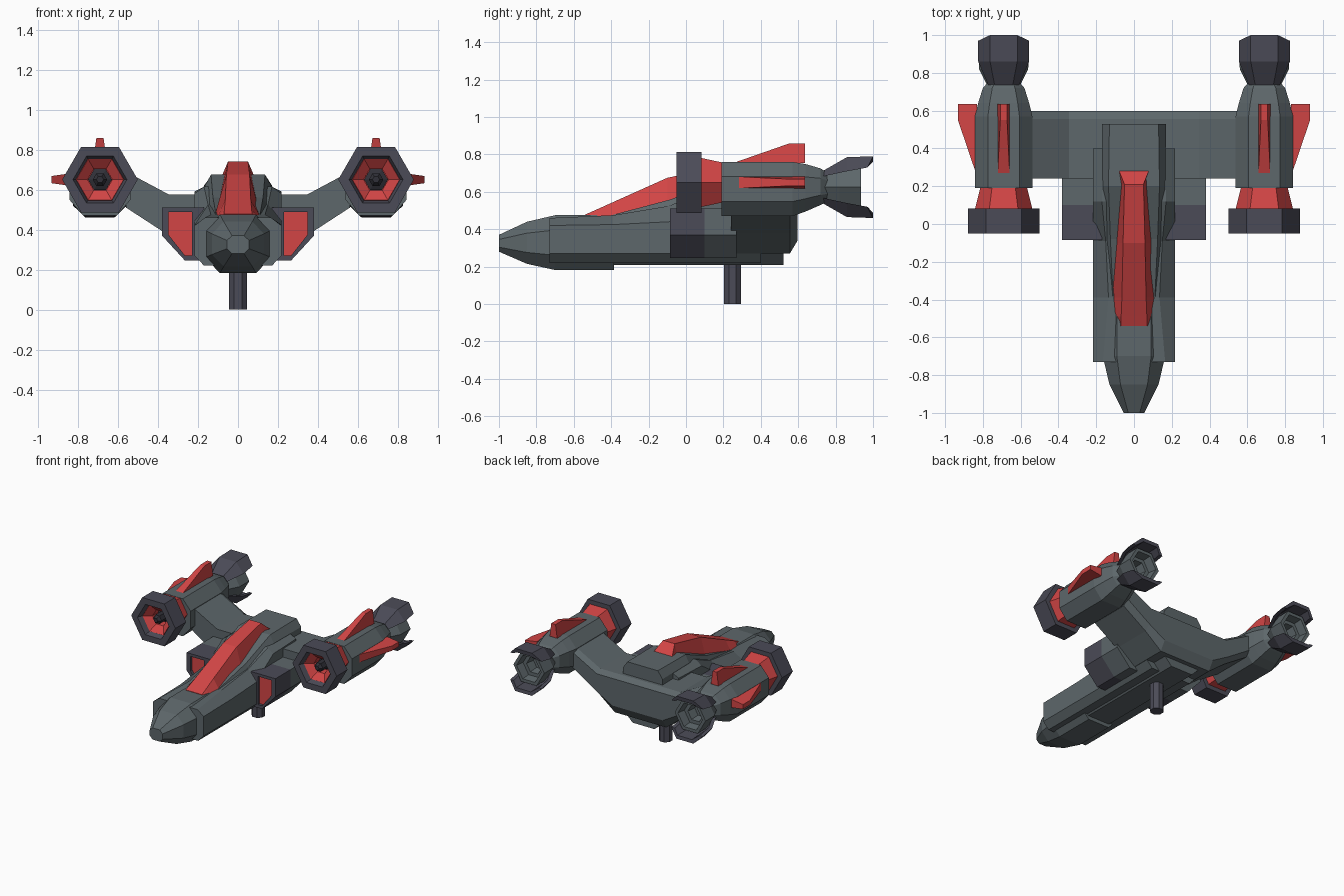
import bpy, bmesh
from math import sin, cos, pi

if "Cube" in bpy.data.objects:
    bpy.data.objects.remove(bpy.data.objects["Cube"])


def paint(name, rgb):
    m = bpy.data.materials.new(name)
    m.diffuse_color = (*rgb, 1)
    m.use_nodes = True
    m.node_tree.nodes["Principled BSDF"].inputs["Base Color"].default_value = m.diffuse_color
    return m


red = paint("red_paint", (0.65, 0.06, 0.06))
hull = paint("slate_hull", (0.11, 0.135, 0.145))
trim = paint("dark_trim", (0.07, 0.07, 0.095))
dark = paint("black_metal", (0.03, 0.03, 0.04))


def loft(name, rings, side=1, mat=hull, closed=False):
    """Skin a list of point rings; side=-1 mirrors in x; closed joins last ring to first."""
    bm = bmesh.new()
    vs = [[bm.verts.new((side * x, y, z)) for x, y, z in r] for r in rings]
    n = len(vs[0])
    pairs = list(zip(vs, vs[1:])) + ([(vs[-1], vs[0])] if closed else [])
    for a, b in pairs:
        for i in range(n):
            j = (i + 1) % n
            bm.faces.new((a[i], a[j], b[j], b[i]))
    if not closed:
        bm.faces.new(vs[0])
        bm.faces.new(vs[-1])
    bmesh.ops.recalc_face_normals(bm, faces=bm.faces)
    me = bpy.data.meshes.new(name)
    bm.to_mesh(me)
    bm.free()
    ob = bpy.data.objects.new(name, me)
    bpy.context.collection.objects.link(ob)
    me.materials.append(mat)
    return ob


def at(y, pts):
    return [(x, y, z) for x, z in pts]


def sym(y, half):
    """Full ring from a right-hand half profile listed top to bottom."""
    return at(y, half + [(-x, z) for x, z in reversed(half)])


def octa(y, w, z0, z1, cx=0, k=0.45):
    """Chamfered box section."""
    c, d = w * k, (z1 - z0) * 0.27
    p = [(w - c, z1), (w, z1 - d), (w, z0 + d), (w - c, z0),
         (c - w, z0), (-w, z0 + d), (-w, z1 - d), (c - w, z1)]
    return at(y, [(cx + x, z) for x, z in p])


def hexa(y, r, cx, cz):
    return [(cx + r * cos(i * pi / 3), y, cz + r * sin(i * pi / 3)) for i in range(6)]


# --- fuselage ---
loft("nose_hull", [octa(-1, .055, .28, .37), octa(-.85, .13, .215, .44),
                   octa(-.7, .165, .182, .475), octa(-.385, .165, .182, .475)])
loft("belly_hull", [octa(-.39, .17, .21, .47), octa(.52, .17, .21, .5)])
loft("side_armour", [
    sym(y, [(xi, zi), (.217, zo), (.217, .27), (.17, .22)])
    for y, xi, zi, zo in ((-.73, .165, .46, .42), (-.39, .135, .475, .425),
                          (-.09, .15, .525, .44), (.12, .17, .615, .58), (.4, .17, .615, .59))])
loft("dorsal_spine", [
    sym(y, [(wt, zt), (w, zt - .055), (w, .4)])
    for y, wt, w, zt in ((-.4, .11, .135, .475), (-.08, .125, .155, .56),
                         (.2, .135, .165, .675), (.53, .13, .17, .675))])

# --- canopy ---
loft("canopy", [
    sym(y, [(wt, zt), (wb, zb)])
    for y, wt, zt, wb, zb in ((-.54, .07, .478, .08, .45), (-.49, .068, .50, .11, .45),
                              (-.39, .064, .545, .122, .45), (-.1, .058, .675, .105, .5),
                              (.21, .05, .74, .085, .6), (.28, .078, .675, .08, .6))], mat=red)

# --- wing with raised arms ---
wing = [(.345, .575), (.56, .69), (.56, .51), (.36, .38), (.22, .27)]
wing_back = [(.345, .55), (.56, .665), (.56, .55), (.36, .42), (.22, .34)]
loft("wing", [sym(.24, wing), sym(.555, wing), sym(.597, wing_back)])

# --- post under the belly ---
loft("belly_post", [[(.049 * cos(i * pi / 4 + pi / 8), .248 + .049 * sin(i * pi / 4 + pi / 8), z)
                     for i in range(8)] for z in (0, .25)], mat=trim)

for s, tag in ((1, "right"), (-1, "left")):
    # --- cheek intakes ---
    outer = [(.17, .51), (.38, .51), (.38, .37), (.265, .245), (.17, .245)]
    inner = [(.23, .488), (.348, .488), (.348, .375), (.265, .27), (.23, .27)]
    loft(f"{tag}_cheek_intake", [at(.1, outer), at(-.085, outer), at(-.085, inner), at(-.06, inner)],
         s, trim)
    loft(f"{tag}_cheek_housing", [at(.1, outer), at(.27, outer)], s)
    loft(f"{tag}_cheek_panel", [at(-.064, inner), at(-.05, inner)], s, red)

    # --- engine pod ---
    X, Z = .69, .65
    loft(f"{tag}_pod", [octa(.19, .152, .47, .76, X), octa(.57, .152, .47, .76, X),
                        octa(.64, .135, .495, .748, X), octa(.72, .11, .53, .725, X),
                        octa(.76, .075, .55, .70, X)], s)
    loft(f"{tag}_intake_ring", [hexa(-.05, .189, X, Z), hexa(.082, .189, X, Z),
                                hexa(.082, .12, X, Z), hexa(-.01, .12, X, Z),
                                hexa(-.05, .135, X, Z)], s, trim, closed=True)
    loft(f"{tag}_intake_funnel", [hexa(.2, .122, X, Z), hexa(.078, .152, X, Z),
                                  hexa(.0, .125, X, Z), hexa(-.012, .118, X, Z),
                                  hexa(.03, .062, X, Z), hexa(.14, .062, X, Z)], s, red)
    loft(f"{tag}_intake_core", [hexa(.13, .06, X, Z), hexa(.09, .06, X, Z),
                                hexa(.08, .036, X, Z), hexa(-.0, .036, X, Z),
                                hexa(-.02, .018, X, Z)], s, dark)

    # --- exhaust nozzle, hollow at the back ---
    C = .625
    loft(f"{tag}_nozzle", [hexa(.70, .085, X, C), hexa(.74, .09, X, C), hexa(.82, .13, X, C),
                           hexa(.935, .132, X, C), hexa(.935, .105, X, C),
                           hexa(.87, .095, X, C), hexa(.87, .065, X, C), hexa(.80, .055, X, C)], s)
    # curved petals above and below the nozzle
    for d, where in ((1, "upper"), (-1, "lower")):
        rings = []
        for y, ye, wo, wi, lo, hi in ((.72, .72, .075, .045, .055, .08), (.86, .86, .135, .072, .085, .16),
                                      (1.0, .97, .135, .072, .105, .165)):
            t = .028
            rings.append([(X + x, yy, C + d * z) for x, yy, z in (
                (-wo, ye, lo), (-wi, y, hi), (wi, y, hi), (wo, ye, lo),
                (wo - t, ye, lo), (wi - .01, y, hi - t), (.01 - wi, y, hi - t), (t - wo, ye, lo))])
        loft(f"{tag}_{where}_petal", rings, s, trim)

    # --- red fins: one on top, one outboard ---
    def fin(name, place):
        base = [(-.032, .255), (.032, .255), (.032, .635), (-.032, .635)]
        tip = [(-.018, .55), (.018, .55), (.018, .635), (-.018, .635)]
        loft(name, [[place(a, y, 0) for a, y in base], [place(a, y, 1) for a, y in tip]], s, red)
    fin(f"{tag}_top_fin", lambda a, y, h: (X + a, y, .755 + .103 * h))
    fin(f"{tag}_side_fin", lambda a, y, h: (.832 + .1 * h, y, Z + a))
